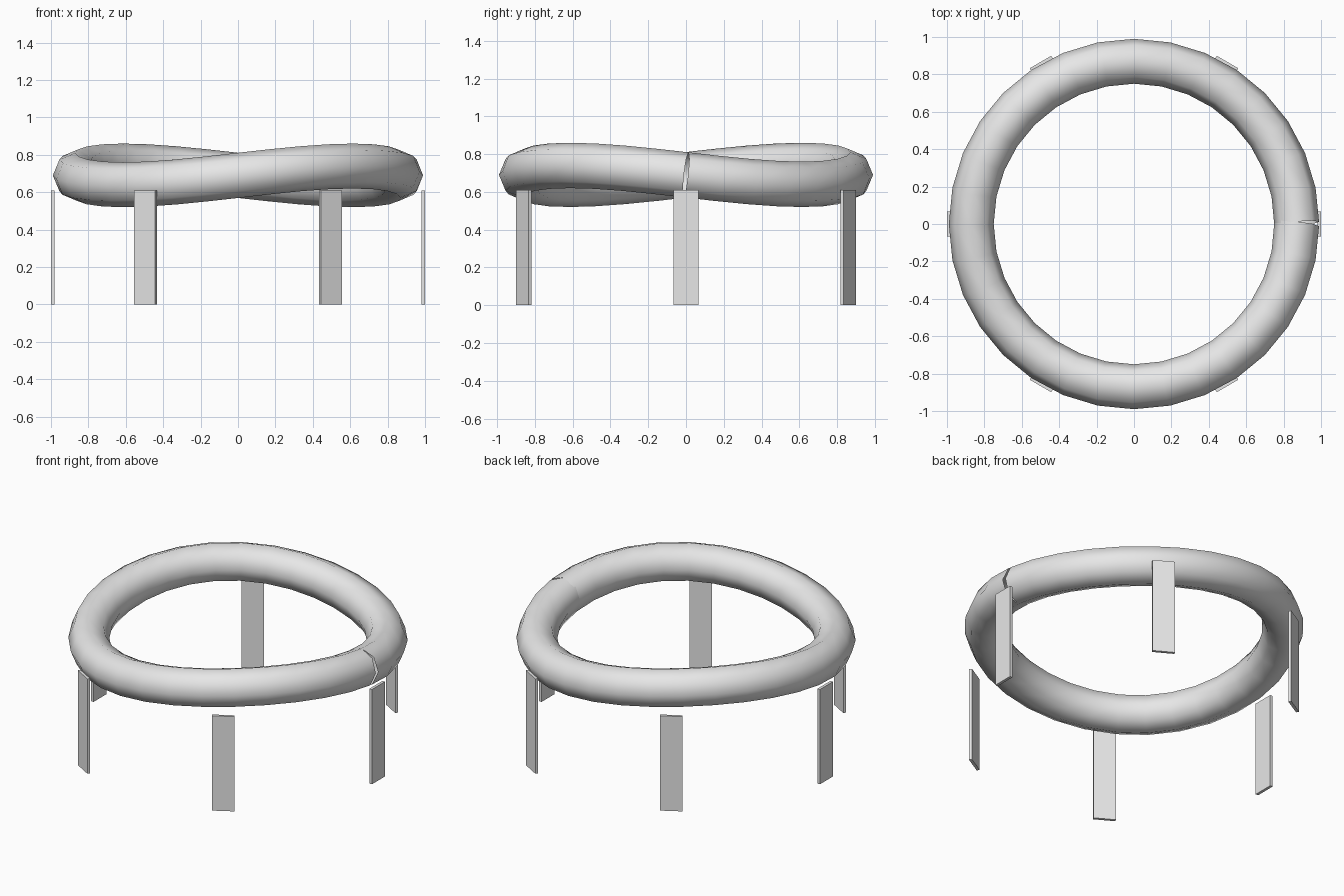
import bpy, math

if "Cube" in bpy.data.objects:
    bpy.data.objects.remove(bpy.data.objects["Cube"])

grey = bpy.data.materials.new("light grey")
grey.diffuse_color = (0.8, 0.8, 0.8, 1)
grey.use_nodes = True
grey.node_tree.nodes["Principled BSDF"].inputs["Base Color"].default_value = grey.diffuse_color

# Wavy ring: open-ended tube that closes on itself at +x, leaving a small seam
R, TUBE, Z0, WAVE, N = 0.87, 0.12, 0.69, 0.05, 32
curve = bpy.data.curves.new("wavy_ring", 'CURVE')
curve.dimensions = '3D'
curve.twist_mode = 'Z_UP'
curve.bevel_depth = TUBE
curve.bevel_resolution = 2
spline = curve.splines.new('POLY')
spline.points.add(N)
for i, p in enumerate(spline.points):
    a = 2 * math.pi * i / N
    p.co = (R * math.cos(a), R * math.sin(a), Z0 - WAVE * math.sin(2 * a), 1)
spline.use_smooth = True
ring = bpy.data.objects.new("wavy_ring", curve)
bpy.context.collection.objects.link(ring)
curve.materials.append(grey)
bpy.ops.object.select_all(action='DESELECT')
bpy.context.view_layer.objects.active = ring
ring.select_set(True)
bpy.ops.object.convert(target='MESH')

# Six flat legs standing around the outside of the ring
T, W, H = 0.018, 0.132, 0.61
for i in range(6):
    a = math.radians(60 * i)
    r = 1 - T / 2
    bpy.ops.mesh.primitive_cube_add(size=1, location=(r * math.cos(a), r * math.sin(a), H / 2),
                                    rotation=(0, 0, a))
    leg = bpy.context.object
    leg.name = f"leg_{i + 1}"
    leg.scale = (T, W, H)
    leg.data.materials.append(grey)
